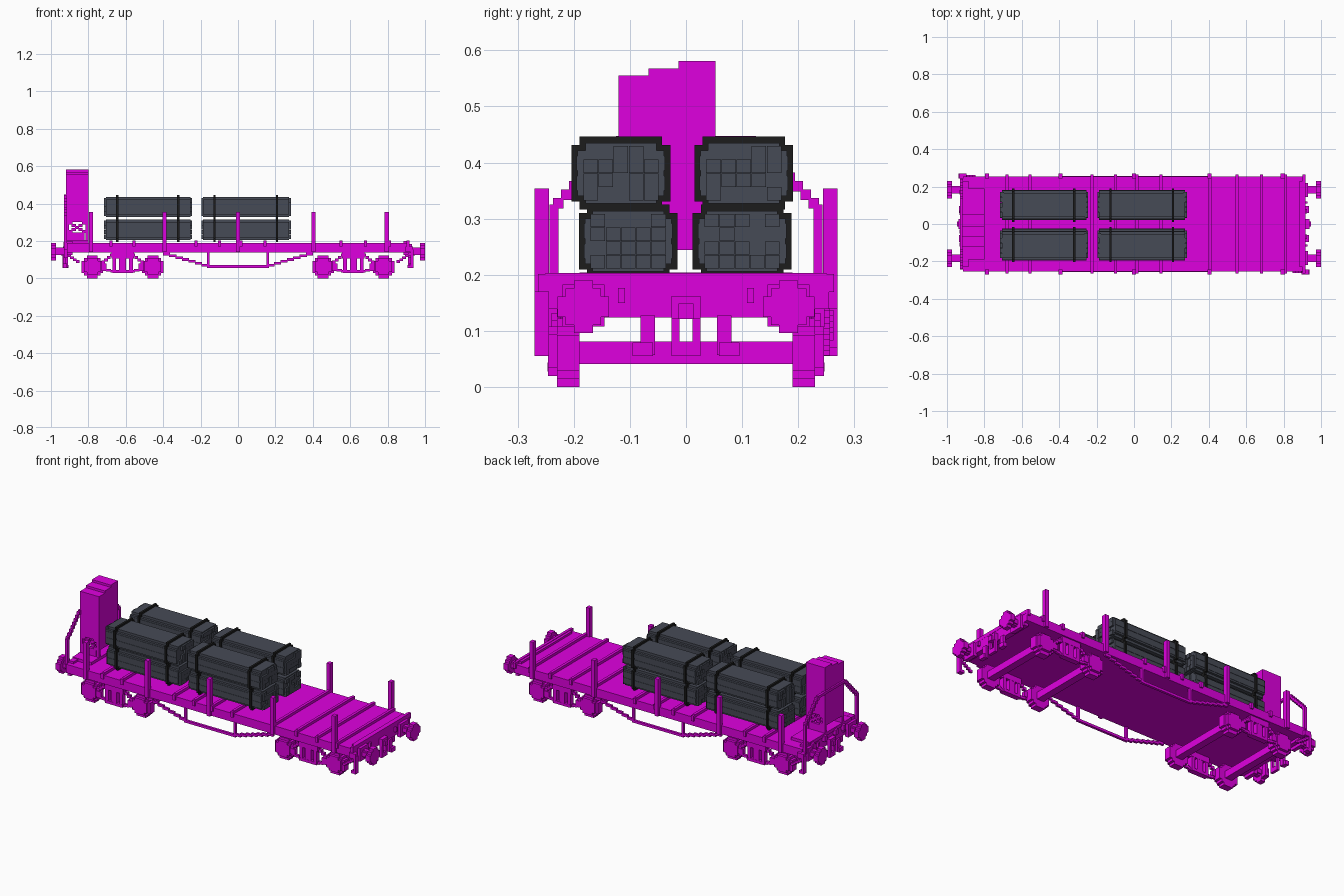
import bpy, bmesh, random
from mathutils import Vector

if "Cube" in bpy.data.objects:
    bpy.data.objects.remove(bpy.data.objects["Cube"])
random.seed(4)


def material(name, rgb):
    m = bpy.data.materials.new(name)
    m.use_nodes = True
    m.diffuse_color = (*rgb, 1)
    bsdf = next(n for n in m.node_tree.nodes if n.type == 'BSDF_PRINCIPLED')
    bsdf.inputs["Base Color"].default_value = (*rgb, 1)
    return m


MAGENTA = material("magenta paint", (0.74, 0.0, 0.74))
GREY = material("slate grey", (0.062, 0.069, 0.092))
BLACK = material("strap black", (0.012, 0.012, 0.012))


class Part:
    """Collects boxes and prisms into one named mesh."""

    def __init__(self, name, mat):
        self.name, self.mat, self.bm = name, mat, bmesh.new()

    def box(self, x0, x1, y0, y1, z0, z1):
        vs = bmesh.ops.create_cube(self.bm, size=1)["verts"]
        for v in vs:
            v.co = Vector(((x0 + x1) / 2 + v.co.x * (x1 - x0),
                           (y0 + y1) / 2 + v.co.y * (y1 - y0),
                           (z0 + z1) / 2 + v.co.z * (z1 - z0)))

    def block(self, x, y, z, sx, sy, sz):
        self.box(x - sx / 2, x + sx / 2, y - sy / 2, y + sy / 2, z - sz / 2, z + sz / 2)

    def stepped(self, axis, a, b, cu, cz, hu, hz, n, steps):
        """Stepped-corner prism along 'x' or 'y' from a to b."""
        q = []
        for i in range(steps + 1):
            q += [(hu - i * n, hz - (steps - i) * n)]
            if i < steps:
                q += [(hu - (i + 1) * n, hz - (steps - i) * n)]
        pts = q + [(-u, w) for u, w in q[::-1]] + [(-u, -w) for u, w in q] + [(u, -w) for u, w in q[::-1]]
        at = (lambda u, w: (a, cu + u, cz + w)) if axis == 'x' else (lambda u, w: (cu + u, a, cz + w))
        f = self.bm.faces.new([self.bm.verts.new(at(u, w)) for u, w in pts])
        ext = bmesh.ops.extrude_face_region(self.bm, geom=[f], use_keep_orig=True)
        d = Vector((b - a, 0, 0)) if axis == 'x' else Vector((0, b - a, 0))
        bmesh.ops.translate(self.bm, vec=d, verts=[g for g in ext["geom"] if isinstance(g, bmesh.types.BMVert)])

    def stairs(self, p, q, n, t):
        """Staircase bar of n level blocks from p to q."""
        p, q = Vector(p), Vector(q)
        for i in range(n):
            a, b = p.lerp(q, i / n), p.lerp(q, (i + 1) / n)
            c, d = (a + b) / 2, b - a
            self.block(*c, max(abs(d.x) + 0.004, t), max(abs(d.y) + 0.004, t), max(abs(d.z) + 0.004, t))

    def done(self):
        bmesh.ops.recalc_face_normals(self.bm, faces=self.bm.faces)
        me = bpy.data.meshes.new(self.name)
        self.bm.to_mesh(me)
        self.bm.free()
        me.materials.append(self.mat)
        ob = bpy.data.objects.new(self.name, me)
        bpy.context.collection.objects.link(ob)


SIDES = (-1, 1)

# Solid deck with end beams and raised cross strips
p = Part("deck", MAGENTA)
p.box(-0.915, 0.915, -0.255, 0.255, 0.139, 0.188)
for s in SIDES:
    p.block(s * 0.9, 0, 0.162, 0.03, 0.46, 0.076)
p.done()

p = Part("deck_strips", MAGENTA)
for x in (-0.68, -0.556, -0.225, -0.1, 0.015, 0.144, 0.406, 0.552, 0.682, 0.81, 0.908):
    p.block(x, 0, 0.193, 0.016, 0.5, 0.02)
    for s in SIDES:
        p.block(x, s * 0.256, 0.185, 0.016, 0.016, 0.032)
p.done()

# Side stakes in pockets
p = Part("side_stakes", MAGENTA)
for x in (-0.785, -0.393, 0, 0.403, 0.795):
    for s in SIDES:
        p.block(x, s * 0.257, 0.247, 0.022, 0.026, 0.214)
p.done()

# Brake cabinet with a stepped roof, on braced legs with low side plates
p = Part("brake_cabinet", MAGENTA)
for y0, y1, top in ((-0.12, -0.067, 0.555), (-0.067, -0.013, 0.568), (-0.013, 0.053, 0.581)):
    p.box(-0.92, -0.8, y0, y1, 0.3, top)
for y in (-0.112, 0.045):
    for x in (-0.912, -0.808):
        p.block(x, y, 0.25, 0.016, 0.016, 0.11)
    p.block(-0.87, y, 0.22, 0.1, 0.014, 0.05)
    for s in SIDES:
        p.stairs((-0.86 - s * 0.045, y, 0.245), (-0.86 + s * 0.045, y, 0.3), 5, 0.016)
for x in (-0.912, -0.808):
    p.block(x, -0.033, 0.272, 0.014, 0.15, 0.056)
p.done()

# Cabinet end platform and handrail
p = Part("end_platform", MAGENTA)
p.box(-0.92, -0.8, -0.19, 0.19, 0.185, 0.204)
for y in (-0.11, -0.04, 0.06, 0.17):
    p.block(-0.923, y, 0.18, 0.022, 0.022, 0.03)
p.done()

p = Part("end_handrail", MAGENTA)
for s in SIDES:
    p.block(-0.922, s * 0.235, 0.24, 0.016, 0.016, 0.17)
    p.stairs((-0.922, s * 0.235, 0.32), (-0.922, s * 0.12, 0.44), 8, 0.016)
p.block(-0.922, 0, 0.44, 0.014, 0.25, 0.015)
p.done()

# Buffers
p = Part("buffers", MAGENTA)
for e in SIDES:
    for s in SIDES:
        p.stepped('x', e * 0.972, e * 1.0, s * 0.183, 0.143, 0.046, 0.047, 0.0145, 2)
        p.stepped('x', e * 0.91, e * 0.975, s * 0.183, 0.145, 0.02, 0.02, 0.008, 1)
        p.block(e * 0.92, s * 0.183, 0.145, 0.022, 0.075, 0.075)
p.done()

# Couplings and brake hoses
p = Part("couplings", MAGENTA)
for e in SIDES:
    p.block(e * 0.922, 0, 0.142, 0.03, 0.052, 0.04)
    p.block(e * 0.935, 0, 0.135, 0.022, 0.026, 0.028)
    p.block(e * 0.925, 0, 0.068, 0.016, 0.052, 0.026)
    for s in SIDES:
        p.block(e * 0.925, s * 0.019, 0.1, 0.016, 0.014, 0.06)
        p.block(e * 0.918, s * 0.068, 0.092, 0.016, 0.026, 0.07)
        p.block(e * 0.925, s * 0.077, 0.067, 0.022, 0.036, 0.024)
        p.block(e * 0.92, s * 0.115, 0.163, 0.016, 0.012, 0.026)
p.done()

# Corner steps on opposite corners
p = Part("corner_steps", MAGENTA)
for e in SIDES:
    y = -e * 0.257
    p.block(e * 0.93, y, 0.105, 0.014, 0.026, 0.1)
    p.block(e * 0.922, y, 0.063, 0.03, 0.026, 0.015)
    p.block(e * 0.915, y, 0.155, 0.04, 0.026, 0.03)
    p.stairs((e * 0.85, y, 0.085), (e * 0.925, y, 0.135), 5, 0.012)
p.done()

# Truss rods under the side sills
p = Part("truss_rods", MAGENTA)
for s in SIDES:
    y = s * 0.25
    p.block(0, y, 0.063, 0.33, 0.014, 0.014)
    for e in SIDES:
        p.stairs((e * 0.4, y, 0.135), (e * 0.16, y, 0.066), 7, 0.013)
        p.block(e * 0.158, y, 0.102, 0.013, 0.014, 0.078)
p.done()

# Bogies: wheels, axles, axle boxes, side frames and springs
wheels, axles, frames = (Part(n, MAGENTA) for n in ("wheels", "axles", "bogie_frames"))
for c in (-0.617, 0.617):
    for d in SIDES:
        x = c + d * 0.162
        axles.block(x, 0, 0.061, 0.042, 0.39, 0.04)
        for s in SIDES:
            wheels.stepped('y', s * 0.19, s * 0.23, x, 0.061, 0.058, 0.061, 0.0145, 2)
            frames.stepped('y', s * 0.225, s * 0.246, x, 0.064, 0.044, 0.044, 0.0145, 1)
            # stepped arms toward the spring group
            frames.stairs((x - d * 0.05, s * 0.232, 0.08), (c + d * 0.05, s * 0.232, 0.13), 4, 0.016)
            frames.stairs((x - d * 0.05, s * 0.232, 0.05), (c + d * 0.04, s * 0.232, 0.035), 3, 0.014)
            frames.block(x - d * 0.062, s * 0.232, 0.065, 0.03, 0.022, 0.03)
    for s in SIDES:
        y = s * 0.232
        frames.block(c, y, 0.036, 0.11, 0.03, 0.016)
        frames.block(c, y, 0.124, 0.12, 0.03, 0.034)
        frames.block(c, y, 0.08, 0.036, 0.028, 0.08)
        for d in SIDES:
            frames.block(c + d * 0.045, y, 0.08, 0.02, 0.028, 0.08)
for part in (wheels, axles, frames):
    part.done()

# Strapped bundles: two stacks long, two wide, two high
bundles, straps = Part("bundles", GREY), Part("bundle_straps", BLACK)
layers = ((-0.103, 0.26), (0.1, 0.26), (-0.116, 0.381), (0.103, 0.381))
for x0, x1 in ((-0.706, -0.255), (-0.186, 0.274)):
    for cy, cz in layers:
        hy, hz = 0.077, 0.054
        bundles.stepped('x', x0, x1, cy, cz, hy, hz, 0.0135, 1)
        # shallow long ridges on the sides
        for k in (-0.018, 0.018):
            bundles.block((x0 + x1) / 2, cy, cz + k, x1 - x0, 2 * hy + 0.004, 0.026)
        # uneven ends of the packed lengths
        for i in range(5):
            for j in range(4):
                y, z = cy + (i - 2) * 0.027, cz + (j - 1.5) * 0.0245
                for xe in (x0, x1):
                    if random.random() < 0.75:
                        bundles.block(xe, y, z, 0.02, 0.026, 0.024)
        for xs in (x0 + 0.061, x1 - 0.065):
            straps.stepped('x', xs - 0.006, xs + 0.006, cy, cz, hy + 0.011, hz + 0.011, 0.0145, 1)
bundles.done()
straps.done()
